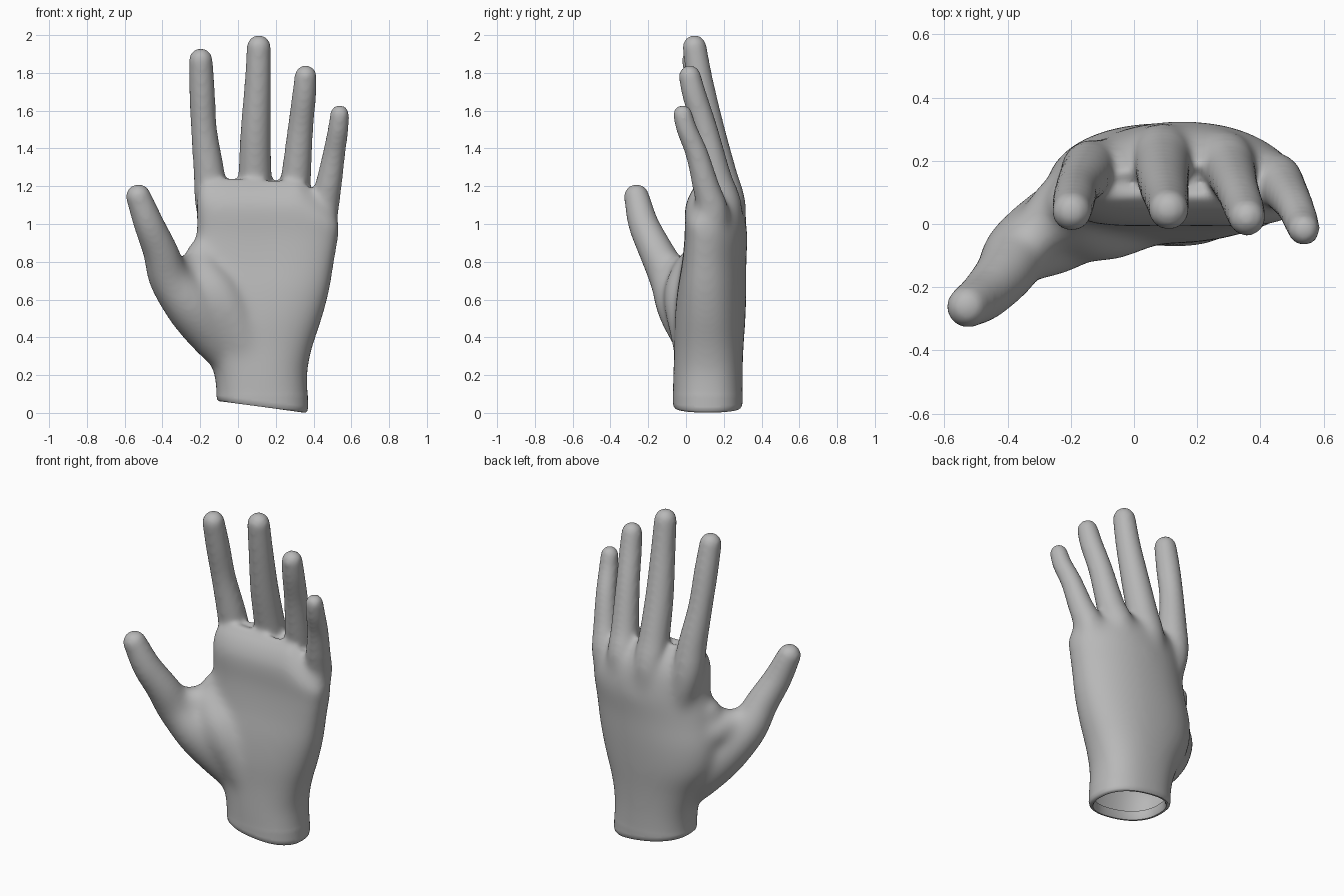
import bpy, bmesh, math
from mathutils import Vector

if "Cube" in bpy.data.objects:
    bpy.data.objects.remove(bpy.data.objects["Cube"])

skin = bpy.data.materials.new("grey skin")
skin.diffuse_color = (0.48, 0.48, 0.48, 1)
skin.use_nodes = True
skin.node_tree.nodes["Principled BSDF"].inputs["Base Color"].default_value = skin.diffuse_color
bm = bmesh.new()


def catmull(pts, steps):
    """Smoothly interpolate rows of numbers."""
    rows = [Vector(p) for p in pts]
    rows = [2 * rows[0] - rows[1]] + rows + [2 * rows[-1] - rows[-2]]
    out = []
    for a, b, c, d in zip(rows, rows[1:], rows[2:], rows[3:]):
        for i in range(steps):
            t = i / steps
            out.append(0.5 * (2 * b + (c - a) * t + (2 * a - 5 * b + 4 * c - d) * t * t
                              + (3 * b - a - 3 * c + d) * t ** 3))
    return out + [rows[-2]]


def skin_rings(rings):
    """Bridge closed rings and cap both ends."""
    vr = [[bm.verts.new(p) for p in r] for r in rings]
    n = len(vr[0])
    for a, b in zip(vr, vr[1:]):
        for i in range(n):
            j = (i + 1) % n
            bm.faces.new((a[i], a[j], b[j], b[i]))
    bm.faces.new(vr[0][::-1])
    bm.faces.new(vr[-1])


def digit(path, n=24):
    """Tapered tube with a round tip; path rows are x, y, z, radius."""
    pts = catmull(path, 6)
    rings = []

    def ring(c, d, r):
        u = d.cross(Vector((0, 1, 0))).normalized()
        v = u.cross(d)
        rings.append([c + r * (math.cos(k * math.tau / n) * u - math.sin(k * math.tau / n) * v)
                      for k in range(n)])

    for i, p in enumerate(pts):
        d = (pts[min(i + 1, len(pts) - 1)].xyz - pts[max(i - 1, 0)].xyz).normalized()
        ring(p.xyz, d, p.w)
    for a in (15, 30, 45, 60, 75, 86):
        a = math.radians(a)
        ring(p.xyz + d * p.w * math.sin(a), d, p.w * math.cos(a))
    skin_rings(rings)


# Palm and wrist: z, left, right, front, back, arch
sections = [
    (-.10, -.11, .375, -.07, .30, 0), (.10, -.115, .37, -.07, .30, 0),
    (.22, -.13, .368, -.067, .30, 0), (.35, -.18, .395, -.062, .305, .01),
    (.50, -.26, .445, -.06, .315, .02), (.65, -.28, .485, -.045, .32, .035),
    (.80, -.25, .51, -.02, .32, .05), (.95, -.22, .535, -.005, .325, .06),
    (1.08, -.22, .54, -.004, .30, .06), (1.17, -.21, .53, .03, .25, .05),
    (1.24, -.17, .48, .09, .19, .04)]
rings = []
for z, xl, xr, yf, yb, arch in catmull(sections, 5):
    ring = []
    for k in range(48):
        a = k * math.tau / 48
        c, s = math.cos(a), math.sin(a)
        u = math.copysign(abs(c) ** .85, c)
        v = math.copysign(abs(s) ** .85, s)
        x = (xl + xr) / 2 + u * (xr - xl) / 2
        y = (yf + yb) / 2 + v * (yb - yf) / 2 - arch * u * u
        drop = .7 * max(0, x - .32) * min(1, max(0, (z - .95) / .2))
        ring.append((x, y, z - drop))
    rings.append(ring)
skin_rings(rings)

# Index, middle, ring and little fingers
digit([(-.10, .19, .90, .07), (-.135, .18, 1.08, .09), (-.153, .155, 1.27, .082),
       (-.18, .115, 1.5, .069), (-.19, .075, 1.7, .068), (-.197, .04, 1.868, .063)])
digit([(.09, .225, .90, .08), (.09, .222, 1.08, .1), (.09, .18, 1.27, .088),
       (.094, .125, 1.5, .08), (.105, .075, 1.75, .07), (.11, .045, 1.937, .064)])
digit([(.27, .21, .90, .07), (.285, .205, 1.08, .095), (.307, .16, 1.25, .08),
       (.33, .10, 1.5, .068), (.35, .045, 1.68, .064), (.358, .02, 1.782, .059)])
digit([(.41, .15, .88, .06), (.445, .145, 1.05, .086), (.478, .105, 1.2, .071),
       (.508, .058, 1.37, .06), (.53, .005, 1.5, .055), (.538, -.018, 1.58, .051)])

# Thumb with the fleshy base
digit([(-.04, .09, .30, .11), (-.13, .05, .42, .135), (-.25, -.02, .57, .14),
       (-.36, -.085, .71, .112), (-.41, -.16, .86, .095), (-.47, -.225, 1.0, .082),
       (-.527, -.262, 1.145, .067)])
# Fleshy palm pad beside the thumb, and the web up to the palm edge
digit([(.06, .06, .28, .115), (-.02, .04, .47, .135), (-.11, .02, .61, .14),
       (-.18, .03, .72, .12), (-.2, .07, .84, .08)])
digit([(-.12, .12, .62, .10), (-.22, .05, .72, .11), (-.32, -.05, .755, .08)])

mesh = bpy.data.meshes.new("hand")
bmesh.ops.recalc_face_normals(bm, faces=bm.faces)
bm.to_mesh(mesh)
bm.free()
hand = bpy.data.objects.new("hand", mesh)
bpy.context.collection.objects.link(hand)
bpy.context.view_layer.objects.active = hand
hand.select_set(True)

# Fuse the parts, then soften the joins, most of all across the palm
fuse = hand.modifiers.new("fuse", 'REMESH')
fuse.mode, fuse.voxel_size = 'VOXEL', .012
bpy.ops.object.modifier_apply(modifier="fuse")
palm = hand.vertex_groups.new(name="palm")
for v in mesh.vertices:
    weight = min(1, max(0, (1.2 - v.co.z) / .15)) * min(1, max(0, (v.co.x + .5) / .12))
    if weight > 0 and v.co.z > .1:
        palm.add([v.index], weight, 'REPLACE')
for name, count, group in (("soften", 14, ""), ("blend", 60, "palm")):
    soften = hand.modifiers.new(name, 'SMOOTH')
    soften.factor, soften.iterations, soften.vertex_group = .5, count, group
    bpy.ops.object.modifier_apply(modifier=name)

# Slanted open wrist with a rounded rim turned inward
bm = bmesh.new()
bm.from_mesh(mesh)
bmesh.ops.bisect_plane(bm, geom=bm.verts[:] + bm.edges[:] + bm.faces[:],
                       plane_co=(0, 0, .075), plane_no=(.125, 0, 1), clear_inner=True)
centre = Vector((.128, .115, 0))
loop = [e for e in bm.edges if e.is_boundary]
size = 1
for scale, down in ((.985, -.018), (.95, -.009), (.9, 0), (.87, .012), (.86, .04)):
    res = bmesh.ops.extrude_edge_only(bm, edges=loop)["geom"]
    loop = [g for g in res if isinstance(g, bmesh.types.BMEdge) and g.is_boundary]
    for v in {v for e in loop for v in e.verts}:
        v.co.x = centre.x + (v.co.x - centre.x) * scale / size
        v.co.y = centre.y + (v.co.y - centre.y) * scale / size
        v.co.z += down
    size = scale
bmesh.ops.recalc_face_normals(bm, faces=bm.faces)
bm.to_mesh(mesh)
bm.free()
mesh.materials.clear()
mesh.materials.append(skin)
bpy.ops.object.shade_smooth_by_angle(angle=math.radians(50))
